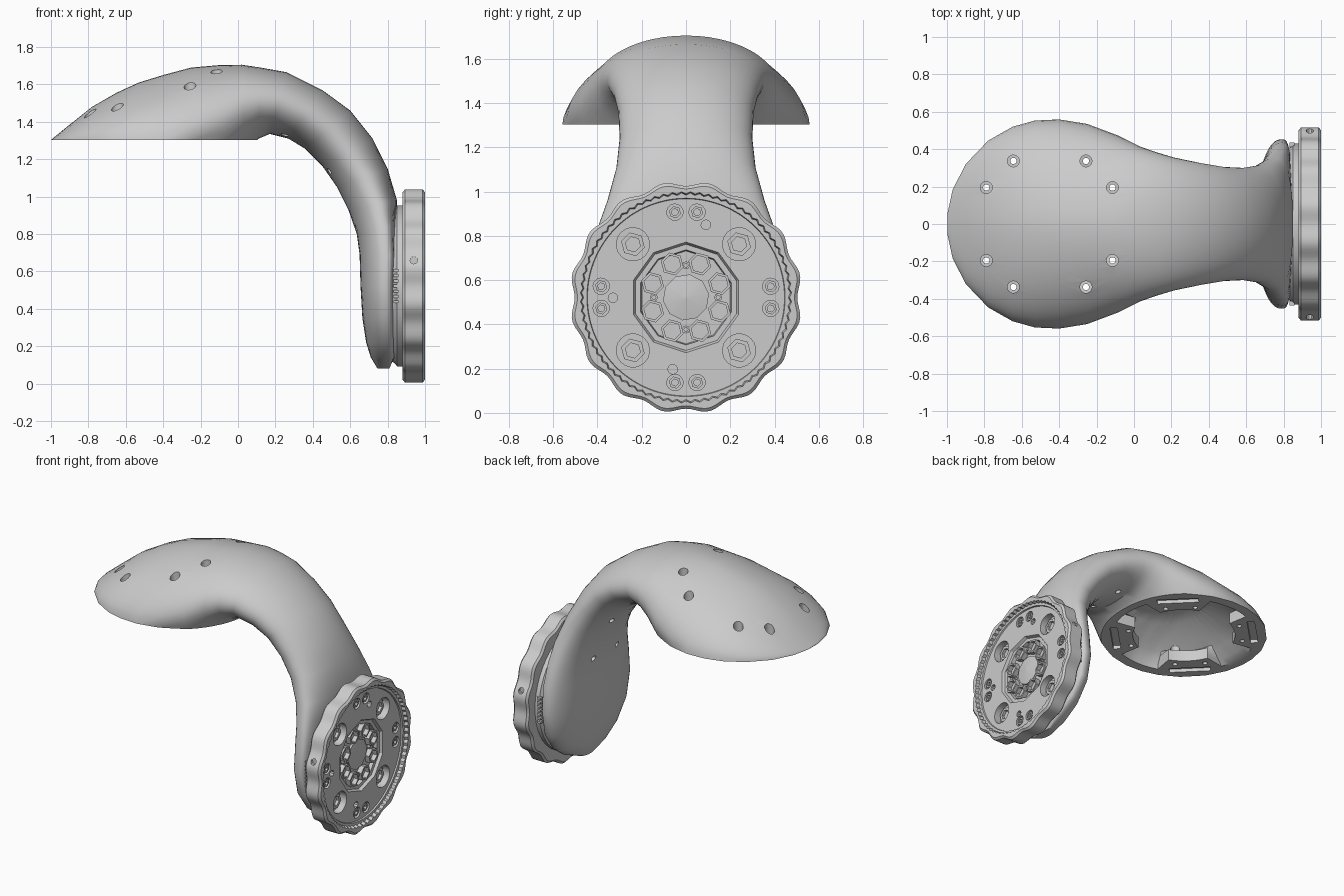
import bpy, bmesh, math
from mathutils import Vector

if "Cube" in bpy.data.objects:
    bpy.data.objects.remove(bpy.data.objects["Cube"])

grey = bpy.data.materials.new("plain_grey")
grey.diffuse_color = (0.6, 0.6, 0.6, 1)
grey.use_nodes = True
grey.node_tree.nodes["Principled BSDF"].inputs["Base Color"].default_value = grey.diffuse_color
HZ = 0.522     # height of the hub axis
RIM = 1.302    # height of the cup rim
CX = -0.44     # centre of the cup


def shell(bm, rings, cap_first=True, cap_last=True):
    vr = [[bm.verts.new(p) for p in ring] for ring in rings]
    for a, b in zip(vr, vr[1:]):
        for i in range(len(a)):
            j = (i + 1) % len(a)
            bm.faces.new((a[i], a[j], b[j], b[i]))
    if cap_first:
        bm.faces.new(vr[0])
    if cap_last:
        bm.faces.new(vr[-1])


def fill_open(bm, normal):
    """Fill a flat region between all open loops, leaving the pockets."""
    edges = [e for e in bm.edges if e.is_boundary]
    bmesh.ops.triangle_fill(bm, edges=edges, use_beauty=True, normal=normal)


def finish(bm, name, angle=35):
    bmesh.ops.recalc_face_normals(bm, faces=bm.faces)
    me = bpy.data.meshes.new(name)
    bm.to_mesh(me)
    bm.free()
    me.materials.append(grey)
    ob = bpy.data.objects.new(name, me)
    bpy.context.collection.objects.link(ob)
    smooth(ob, angle)
    return ob


def solid(name, shells, angle=35):
    bm = bmesh.new()
    for rings in shells:
        shell(bm, rings)
    return finish(bm, name, angle)


def smooth(ob, angle):
    bpy.ops.object.select_all(action='DESELECT')
    ob.select_set(True)
    bpy.context.view_layer.objects.active = ob
    bpy.ops.object.shade_smooth_by_angle(angle=math.radians(angle))


def drill(ob, cutter, angle):
    """Cut small holes; keep the part unchanged if a solver fails."""
    size = ob.dimensions.copy()
    m = ob.modifiers.new("cut", 'BOOLEAN')
    m.operation, m.object = 'DIFFERENCE', cutter
    result = None
    for solver in ('MANIFOLD', 'EXACT', 'FLOAT'):
        m.solver = solver
        bpy.context.view_layer.update()
        dg = bpy.context.evaluated_depsgraph_get()
        me = bpy.data.meshes.new_from_object(ob.evaluated_get(dg))
        if len(me.polygons) > len(ob.data.polygons) // 2:
            ext = [max(v.co[k] for v in me.vertices) - min(v.co[k] for v in me.vertices)
                   for k in range(3)]
            if all(abs(ext[k] - size[k]) < 0.02 for k in range(3)):
                result = me
                break
    ob.modifiers.remove(m)
    bpy.data.objects.remove(cutter)
    if result:
        ob.data = result
        smooth(ob, angle)


def circle(c, axis, r, n):
    a = Vector(axis).normalized()
    u = a.orthogonal().normalized()
    v = a.cross(u)
    return [Vector(c) + r * (math.cos(t) * u + math.sin(t) * v)
            for t in (math.tau * i / n for i in range(n))]


def rod(p, q, r, n=16):
    d = Vector(q) - Vector(p)
    return [circle(p, d, r, n), circle(q, d, r, n)]


def box(c, sx, sy, z0, z1, rot=0.0):
    cs, sn = math.cos(rot), math.sin(rot)
    quad = [(-sx, -sy), (sx, -sy), (sx, sy), (-sx, sy)]
    return [[(c[0] + x * cs - y * sn, c[1] + x * sn + y * cs, z)
             for x, y in quad] for z in (z0, z1)]


def section(ox, oz, ix, iz, w, p, skew=0.0, n=48):
    """Rounded cross-section between an outer and an inner spine point;
    skew moves its widest place towards the outer point."""
    o, i = Vector((ox, 0, oz)), Vector((ix, 0, iz))
    c, h = (o + i) / 2, (o - i) / 2
    ring = []
    for k in range(n):
        a, b = math.cos(math.tau * k / n), math.sin(math.tau * k / n)
        u = math.copysign(abs(a) ** (2 / p), a)
        ring.append(c + h * (u + skew * (1 - u * u))
                    + Vector((0, w * math.copysign(abs(b) ** (2 / p), b), 0)))
    return ring


# Cup and curved arm, lofted from the tip of the cup to the foot
ridge = [(-0.998, 1.305), (-0.97, 1.328), (-0.9, 1.385), (-0.78, 1.48),
         (-0.65, 1.555), (-0.53, 1.61), (-0.4, 1.65), (-0.25, 1.69), (0.1, 1.705)]
sections = [section(x, z, x, 2 * RIM - z, math.sqrt(0.5605**2 - (x - CX)**2), 1.75)
            for x, z in ridge[:7]]
sections += [section(*s) for s in (
    (-0.25, 1.69, -0.25, 1.0, 0.535, 1.77), (-0.1, 1.703, -0.08, 1.1, 0.475, 1.85),
    (0.02, 1.705, 0.04, 1.24, 0.415, 2), (0.12, 1.69, 0.11, 1.31, 0.385, 2),
    (0.26, 1.665, 0.17, 1.335, 0.355, 2), (0.45, 1.57, 0.27, 1.31, 0.325, 2),
    (0.6, 1.46, 0.36, 1.255, 0.305, 2), (0.72, 1.31, 0.45, 1.165, 0.3, 2),
    (0.8, 1.15, 0.53, 1.05, 0.315, 2.1, 0.1), (0.85, 0.98, 0.59, 0.93, 0.355, 2.2, 0.2),
    (0.845, 0.85, 0.635, 0.8, 0.4, 2.4, 0.35))]
sections += [section(ox, z, ix, z, w, 2.6, 0.5) for ox, z, ix, w in (
    (0.84, 0.69, 0.65, 0.435), (0.835, 0.52, 0.655, 0.453), (0.835, 0.35, 0.665, 0.42),
    (0.835, 0.22, 0.685, 0.33), (0.835, 0.14, 0.71, 0.22), (0.81, 0.082, 0.745, 0.08))]
bm = bmesh.new()
shell(bm, sections)
cup = [f for f in bm.faces if f.calc_center_median().x < 0.2]
geom = set(cup) | {e for f in cup for e in f.edges} | {v for f in cup for v in f.verts}
bmesh.ops.bisect_plane(bm, geom=list(geom), dist=1e-4, plane_co=(0, 0, RIM),
                       plane_no=(0, 0, -1), clear_outer=True)


def ridge_height(x):
    for (x0, z0), (x1, z1) in zip(ridge, ridge[1:]):
        if x <= x1:
            return z0 + (z1 - z0) * (x - x0) / (x1 - x0)
    return ridge[-1][1]


def cavity_radius(a, h):
    """Distance from the cup centre to the inner wall at height h."""
    r = 0.02
    while r < 0.485:
        x, y = CX + r * math.cos(a), r * math.sin(a)
        w = math.sqrt(max(0.49**2 - (x - CX)**2, 1e-6))
        top = max(ridge_height(x) - 0.07 - RIM, 1e-3)
        if (abs(y) / w)**1.75 + (h / top)**1.75 > 1:
            break
        r += 0.004
    boss = abs((a % (math.pi / 2)) - math.pi / 4) < 0.4
    return min(r, 0.345) if boss and h < 0.09 else r


# Hollow inside with four mounting bosses and slots on the diagonals
shell(bm, [[(CX + r * math.cos(a), r * math.sin(a), RIM + h)
            for a in (math.tau * k / 96 for k in range(96))
            for r in (cavity_radius(a, h),)]
           for h in (0, 0.03, 0.08, 0.1, 0.14, 0.18, 0.21, 0.24)], cap_first=False)
for k in range(4):
    a = math.pi / 4 + k * math.pi / 2
    shell(bm, box((CX + 0.465 * math.cos(a), 0.465 * math.sin(a)), 0.025, 0.14,
                  RIM, RIM + 0.025, a), cap_first=False)
fill_open(bm, (0, 0, -1))
body = finish(bm, "cup_and_arm")

# Counterbored screw holes through the cup, and small holes inside the arm
wide, narrow = [], []
for hx, hy in ((-0.79, 0.195), (-0.645, 0.337), (-0.257, 0.337), (-0.115, 0.195)):
    floor = 1.365 if hx < -0.5 else 1.45
    for s in (-1, 1):
        wide.append(rod((hx, s * hy, floor), (hx, s * hy, 1.9), 0.032))
        narrow.append(rod((hx, s * hy, 1.2), (hx, s * hy, 1.8), 0.017, 12))
drill(body, solid("counterbore_cutter", wide), 35)
drill(body, solid("screw_hole_cutter", narrow), 35)
drill(body, solid("arm_hole_cutter", [
    rod((x - 0.12 * dx, s * 0.13, z - 0.12 * dz),
        (x + 0.06 * dx, s * 0.13, z + 0.06 * dz), 0.02, 12)
    for x, z, dx, dz in ((0.25, 1.33, 0.5, 0.87), (0.48, 1.13, 0.85, 0.5),
                         (0.625, 0.83, 1, 0.1)) for s in (-1, 1)]), 35)


# Scalloped wheel with a toothed inner lip, pockets and a centre pit
def wheel_ring(x, r, scallop=0.0, tooth=0.0, n=144):
    ring = []
    for i in range(n):
        t = math.tau * i / n
        rr = r - scallop * math.cos(16 * t) + tooth * (i % 2)
        ring.append((x, rr * math.sin(t), HZ + rr * math.cos(t)))
    return ring


FACE = 0.965
big = [(sy * 0.24, HZ + sz * 0.24) for sy in (-1, 1) for sz in (-1, 1)]
small = [(sy * 0.05, HZ + sz * 0.385) for sy in (-1, 1) for sz in (-1, 1)]
small += [(sy * 0.383, HZ + sz * 0.05) for sy in (-1, 1) for sz in (-1, 1)]
pins = [(0.09, 0.85), (-0.33, 0.52), (-0.06, 0.197)]
bm = bmesh.new()
shell(bm, [wheel_ring(0.88, 0.5, 0.01), wheel_ring(0.893, 0.514, 0.011),
           wheel_ring(0.987, 0.514, 0.011), wheel_ring(1.0, 0.5, 0.01),
           wheel_ring(1.0, 0.468, 0, 0.01), wheel_ring(0.975, 0.462, 0, 0.01),
           wheel_ring(0.975, 0.448), wheel_ring(FACE, 0.445)], cap_last=False)
shell(bm, [wheel_ring(FACE, 0.25, n=10), wheel_ring(0.945, 0.24, n=10),
           wheel_ring(0.945, 0.215, n=10), wheel_ring(0.92, 0.21, n=10)], cap_first=False)
for group, r, depth, n in ((big, 0.075, 0.05, 20), (small, 0.037, 0.02, 14),
                           (pins, 0.022, 0.03, 10)):
    for y, z in group:
        shell(bm, rod((FACE, y, z), (FACE - depth, y, z), r, n), cap_first=False)
fill_open(bm, (1, 0, 0))
wheel = finish(bm, "wheel", 25)
drill(wheel, solid("side_hole_cutter", [
    rod((0.94, s * 0.483, 0.66), (0.94, s * 0.7, 0.66), 0.02, 10) for s in (-1, 1)]), 25)


def socket_screw(y, z, x0, x1, r, inner, n):
    """Screw head with a socket, facing +x."""
    depth = x1 - (x1 - x0) * 0.7
    return [circle((x, y, z), (1, 0, 0), rr, n)
            for x, rr in ((x0, r), (x1, r), (x1, inner), (depth, inner))]


solid("large_screws", [socket_screw(y, z, 0.9, 0.935, 0.055, 0.035, 6) for y, z in big], 20)
solid("small_screws", [socket_screw(y, z, 0.93, 0.96, 0.028, 0.016, 6) for y, z in small], 20)

# Centre: ring of eight socket bolts, four small pins and a faceted cap
bolts, studs = [], []
for k in range(8):
    a = math.radians(22.5 + 45 * k)
    bolts.append(socket_screw(0.163 * math.cos(a), HZ + 0.163 * math.sin(a),
                              0.91, 0.955, 0.053, 0.04, 6))
for k in range(4):
    a = k * math.pi / 2
    studs.append(socket_screw(0.145 * math.cos(a), HZ + 0.145 * math.sin(a),
                              0.91, 0.94, 0.018, 0.009, 8))
solid("centre_bolts", bolts, 20)
solid("centre_pins", studs, 20)
solid("centre_cap", [[circle((x, 0, HZ), (1, 0, 0), r, 10)
                      for x, r in ((0.91, 0.105), (0.935, 0.105), (0.95, 0.01))]], 10)

# Bearing plate joining the arm to the wheel, with grip ribs on both sides
solid("bearing_plate", [[circle((x, 0, HZ), (1, 0, 0), r, 48)
                         for x, r in ((0.81, 0.38), (0.82, 0.4), (0.845, 0.42),
                                      (0.85, 0.43), (0.89, 0.43))]])
solid("side_ribs", [box((0.845, s * 0.425), 0.014, 0.012, z, z + 0.015)
                    for s in (-1, 1) for z in [0.43 + 0.028 * k for k in range(7)]], 20)
